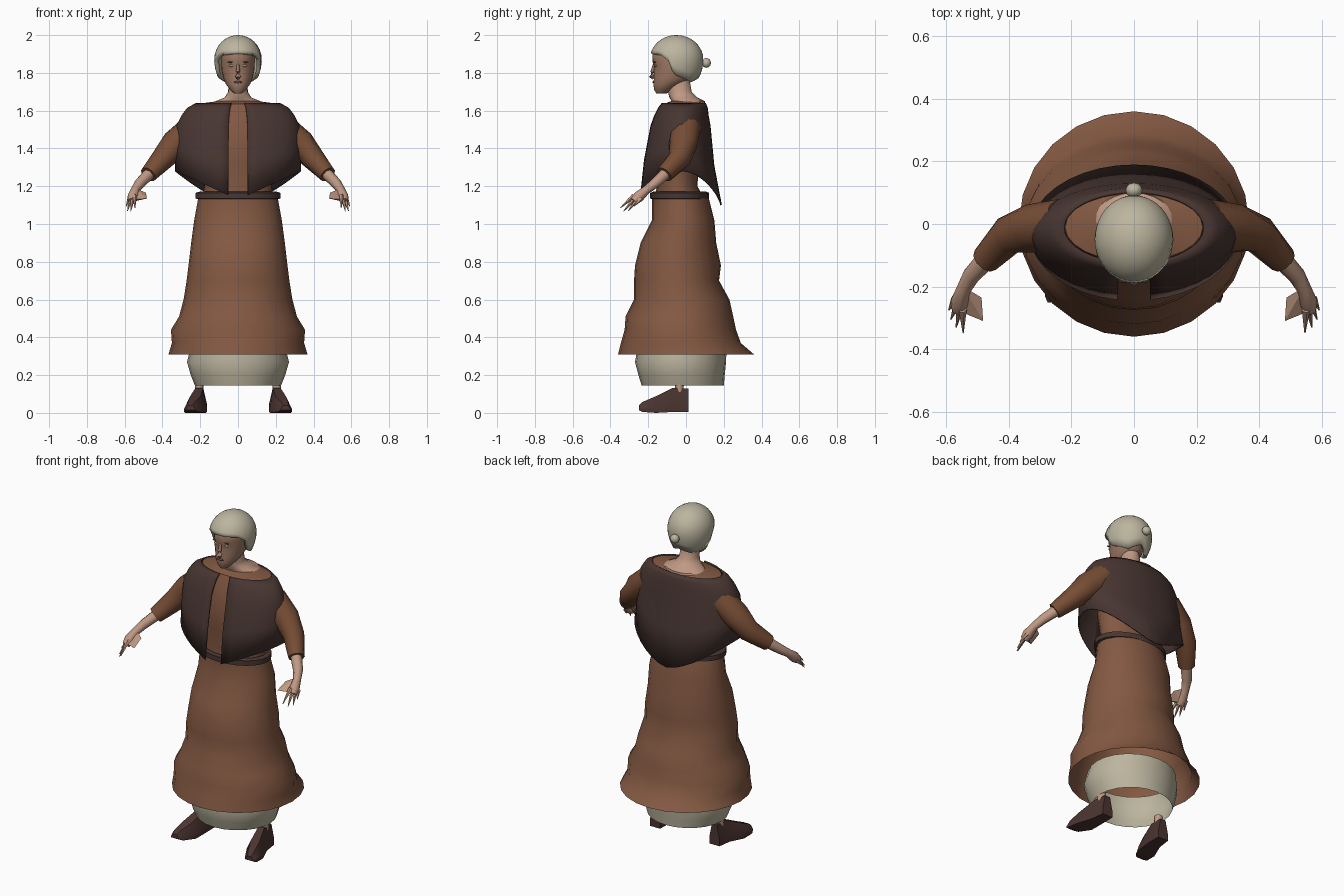
import bpy, bmesh
from math import sin, cos, pi, radians, sqrt, degrees
from mathutils import Vector

old = bpy.data.objects.get("Cube")
if old:
    bpy.data.objects.remove(old, do_unlink=True)


def material(name, *rgb):
    m = bpy.data.materials.new(name)
    m.use_nodes = True
    m.diffuse_color = (*rgb, 1)
    m.node_tree.nodes["Principled BSDF"].inputs["Base Color"].default_value = (*rgb, 1)
    return m


BROWN = material("brown wool", .23, .1, .055)
SLEEVE = material("dark brown wool", .185, .075, .036)
DARK = material("dark leather", .065, .037, .032)
SHOE = material("shoe leather", .07, .035, .03)
LINEN = material("pale linen", .5, .46, .345)
SKIN = material("skin", .53, .32, .23)
FACE = material("weathered skin", .34, .19, .13)
EYE = material("eye white", .5, .42, .36)
LIP = material("lip and brow", .16, .07, .05)


def finish(name, bm, mat, angle=40):
    bmesh.ops.remove_doubles(bm, verts=bm.verts, dist=0.0005)
    bmesh.ops.recalc_face_normals(bm, faces=bm.faces)
    me = bpy.data.meshes.new(name)
    bm.to_mesh(me)
    bm.free()
    me.materials.append(mat)
    ob = bpy.data.objects.new(name, me)
    bpy.context.collection.objects.link(ob)
    bpy.ops.object.select_all(action='DESELECT')
    ob.select_set(True)
    bpy.context.view_layer.objects.active = ob
    bpy.ops.object.shade_smooth_by_angle(angle=radians(angle))
    return ob


def sheet(name, rows, cols, point, mat, closed=True, cap=False, angle=40):
    """Grid of quads through point(row, column), optionally closed and capped."""
    bm = bmesh.new()
    g = [[bm.verts.new(point(i, j)) for j in range(cols)] for i in range(rows)]
    for i in range(rows - 1):
        for j in range(cols if closed else cols - 1):
            k = (j + 1) % cols
            bm.faces.new((g[i][j], g[i][k], g[i + 1][k], g[i + 1][j]))
    if cap:
        bm.faces.new(g[0])
        bm.faces.new(g[-1])
    return finish(name, bm, mat, angle)


def oval(a, z, half, front, back):
    return ((half * sin(a)), (front + back) / 2 - (back - front) / 2 * cos(a), z)


def loft(name, rings, mat, n=24, cap=False):
    """Stacked ovals: height, half width, front y, back y."""
    return sheet(name, len(rings), n, lambda i, j: oval(2 * pi * j / n, *rings[i]), mat, cap=cap)


def tube(name, path, mat, n=8, angle=50):
    """Round limb through (x, y, z, radius) stations."""
    pts = [Vector(p[:3]) for p in path]

    def point(i, j):
        d = pts[min(i + 1, len(pts) - 1)] - pts[max(i - 1, 0)]
        a = 2 * pi * j / n
        return pts[i] + d.to_track_quat('Z', 'Y') @ Vector((cos(a), sin(a), 0)) * path[i][3]
    return sheet(name, len(path), n, point, mat, cap=True, angle=angle)


def blob(name, loc, size, mat, n=12):
    bm = bmesh.new()
    bmesh.ops.create_uvsphere(bm, u_segments=n, v_segments=8, radius=1)
    for v in bm.verts:
        v.co = Vector(c * s + l for c, s, l in zip(v.co, size, loc))
    return finish(name, bm, mat, 60)


def solidify(ob, t, offset=-1):
    m = ob.modifiers.new("thickness", 'SOLIDIFY')
    m.thickness, m.offset = t, offset


def stops(table, x):
    for (x0, y0), (x1, y1) in zip(table, table[1:]):
        if x <= x1:
            return y0 + (y1 - y0) * (x - x0) / (x1 - x0)
    return table[-1][1]


# Skirt with horizontal folds, underskirt band and belt
loft("skirt", [(.31, .368, -.36, .36), (.37, .35, -.345, .29), (.44, .355, -.325, .265),
               (.51, .312, -.32, .25), (.6, .288, -.275, .23), (.7, .272, -.275, .175),
               (.78, .262, -.27, .185), (.9, .248, -.24, .16), (1.02, .232, -.18, .15),
               (1.14, .21, -.18, .12)], BROWN)
loft("underskirt", [(.145, .228, -.235, .2), (.2, .25, -.252, .205),
                    (.27, .27, -.27, .212), (.35, .25, -.255, .215)], LINEN)
loft("belt", [(1.13, .205, -.175, .11), (1.135, .225, -.19, .122), (1.165, .225, -.19, .122),
              (1.172, .2, -.17, .105)], DARK)

# Bodice
loft("bodice", [(1.13, .19, -.165, .1), (1.2, .177, -.155, .06), (1.32, .19, -.175, .07),
                (1.46, .215, -.175, .09), (1.58, .23, -.145, .1), (1.635, .22, -.12, .1),
                (1.65, .11, -.08, .08)], BROWN)

# Open-fronted shoulder cape, longest at front edges and mid back
CAPE = [(1.64, .225, -.13, .105), (1.615, .27, -.15, .115), (1.575, .3, -.17, .12),
        (1.52, .327, -.19, .13), (1.4, .33, -.225, .15), (1.28, .335, -.245, .19)]


def cape_point(i, j):
    a = radians(9 + 342 * j / 36)
    z, half, front, back = CAPE[i]
    side = abs(sin(a))
    hem = 1.13 + .15 * side if cos(a) > 0 else 1.1 + .18 * side ** 1.5
    if i == 5:
        z = hem
    elif i == 4:
        z = (1.52 + hem) / 2
    return oval(a, z, half, front, back)


solidify(sheet("cape", len(CAPE), 37, cape_point, DARK, closed=False), .008)

# Neck and head
loft("neck", [(1.76, .05, -.1, .02), (1.7, .052, -.095, .03), (1.67, .07, -.088, .06),
              (1.65, .12, -.075, .1), (1.63, .14, -.07, .1)], SKIN)
loft("head", [(1.692, .022, -.158, -.1), (1.71, .042, -.168, -.07), (1.74, .064, -.173, -.02),
              (1.77, .077, -.17, .03), (1.81, .086, -.17, .05), (1.835, .088, -.17, .055),
              (1.86, .089, -.178, .06), (1.91, .088, -.176, .06), (1.95, .06, -.14, .04)],
     FACE, cap=True)

# Face details
tube("nose", [(0, -.168, 1.845, .007), (0, -.178, 1.805, .011), (0, -.181, 1.782, .016),
              (0, -.17, 1.77, .008)], FACE)
blob("mouth", (0, -.172, 1.751), (.024, .006, .006), LIP)
for s, side in ((1, "left"), (-1, "right")):
    blob(side + "_eye", (.034 * s, -.161, 1.838), (.015, .006, .006), EYE)
    blob(side + "_brow", (.036 * s, -.165, 1.857), (.02, .006, .004), LIP)

# Hair cap cut away around the face, with a small bun
HAIRLINE = [(0, 1.905), (50, 1.9), (75, 1.86), (83, 1.79), (135, 1.75), (180, 1.78)]


def hair_point(i, j):
    a = 2 * pi * j / 40
    bottom = stops(HAIRLINE, degrees(min(a, 2 * pi - a)))
    z = 2 - (2 - bottom) * (i / 10) ** 2
    if z > 1.87:
        f = sqrt(max(0, 1 - ((z - 1.87) / .13) ** 2))
    else:
        f = 1 - .25 * ((1.87 - z) / .12) ** 2
    return oval(a, z, .126 * f, -.05 - .142 * f, -.05 + .142 * f)


solidify(sheet("hair", 11, 40, hair_point, LINEN, angle=60), .02)
blob("hair_bun", (0, .108, 1.853), (.027, .024, .026), LINEN)

# Shoe cross-sections: y, centre x, half width, bottom, top
SHOE_CUTS = [(.012, .2, .034, .005, .128), (-.07, .205, .04, .005, .132),
             (-.16, .226, .055, 0, .088), (-.23, .247, .038, .005, .058),
             (-.25, .252, .024, .015, .04)]
OUTLINE = [(-1, 0), (1, 0), (1, .35), (.5, 1), (-.5, 1), (-1, .35)]

for s, side in ((1, "left"), (-1, "right")):
    def flip(path):
        return [(s * p[0], *p[1:]) for p in path]

    def shoe_point(i, j):
        y, cx, half, low, high = SHOE_CUTS[i]
        u, v = OUTLINE[j]
        return (s * (cx + half * u), y, low + (high - low) * v)

    # Arm: sleeve, forearm and palm
    tube(side + "_sleeve", flip([(.23, 0, 1.51, .08), (.33, -.015, 1.425, .078),
                                 (.4, -.035, 1.345, .062), (.475, -.115, 1.262, .046)]), SLEEVE, 10)
    tube(side + "_forearm", flip([(.455, -.095, 1.28, .034), (.52, -.165, 1.215, .028),
                                  (.545, -.21, 1.18, .023), (.556, -.25, 1.145, .03),
                                  (.562, -.275, 1.12, .022)]), SKIN)
    # Fingers fan out from the palm; the thumb is a broad blade
    for k, tip in enumerate([(.592, -.275, 1.095), (.585, -.305, 1.07),
                             (.568, -.33, 1.068), (.546, -.348, 1.085)]):
        root = (.572 - .008 * k, -.238 - .012 * k, 1.135 + .005 * k, .014)
        tube(f"{side}_finger_{k + 1}", flip([root, (*tip, .002)]), SKIN, 5)
    bm = bmesh.new()
    for p in flip([(.545, -.2, 1.19), (.555, -.28, 1.13), (.55, -.25, 1.12),
                   (.487, -.235, 1.165), (.482, -.31, 1.135)]):
        bm.verts.new(p)
    bmesh.ops.convex_hull(bm, input=bm.verts)
    finish(side + "_thumb", bm, SKIN, 20)

    # Ankle and shoe
    tube(side + "_ankle", flip([(.205, -.035, .11, .022), (.205, -.035, .17, .024)]), SKIN)
    sheet(side + "_shoe", len(SHOE_CUTS), len(OUTLINE), shoe_point, SHOE, cap=True, angle=25)
